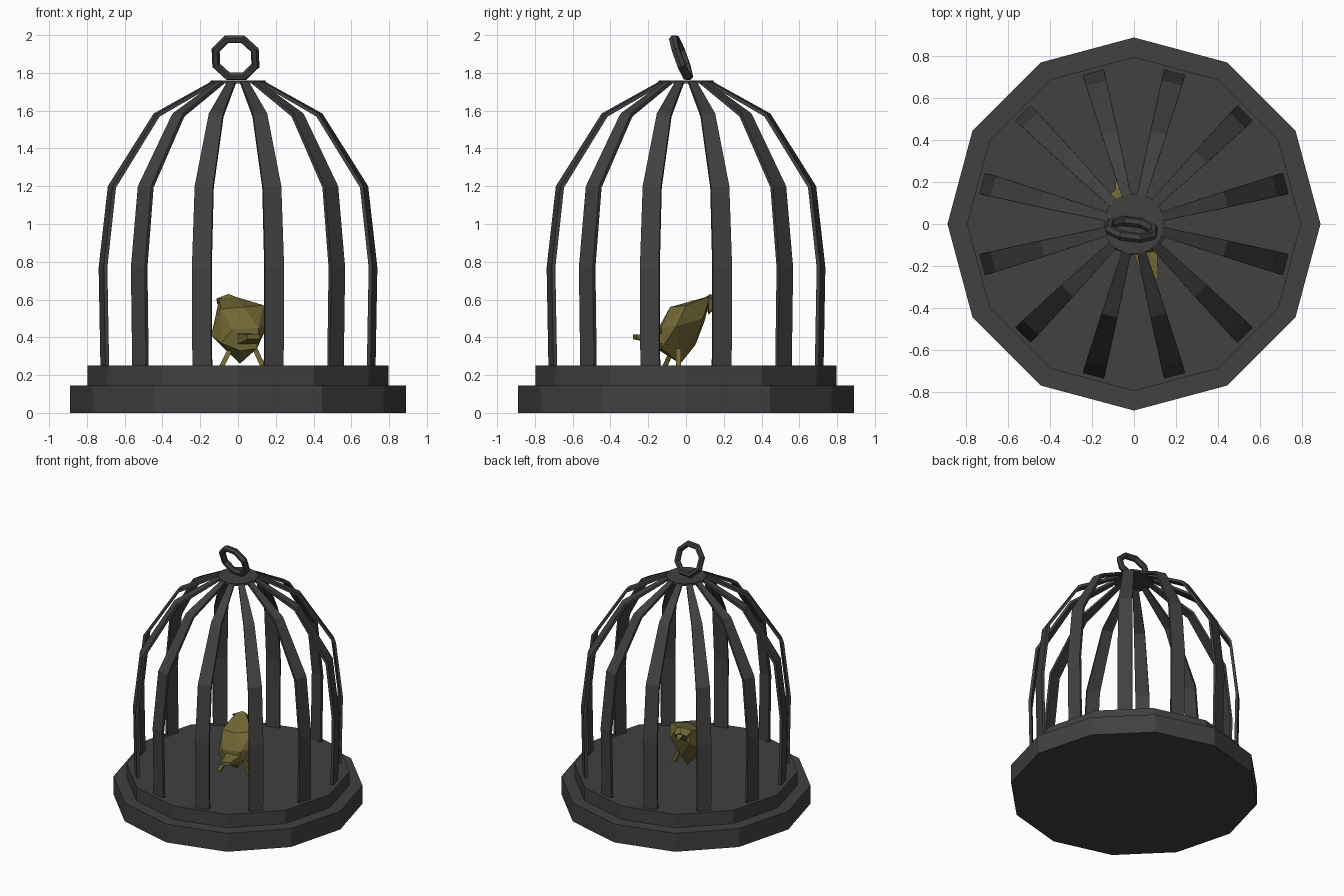
import bpy, bmesh, math
from mathutils import Matrix, Vector

if "Cube" in bpy.data.objects:
    bpy.data.objects.remove(bpy.data.objects["Cube"])


def material(name, rgb):
    m = bpy.data.materials.new(name)
    m.diffuse_color = (*rgb, 1)
    m.use_nodes = True
    m.node_tree.nodes["Principled BSDF"].inputs["Base Color"].default_value = m.diffuse_color
    return m


IRON = material("dark_iron", (0.052, 0.052, 0.052))
GOLD = material("dull_yellow", (0.17, 0.138, 0.036))


def finish(bm, name, mat):
    bmesh.ops.recalc_face_normals(bm, faces=bm.faces)
    me = bpy.data.meshes.new(name)
    bm.to_mesh(me)
    bm.free()
    me.materials.append(mat)
    ob = bpy.data.objects.new(name, me)
    bpy.context.collection.objects.link(ob)
    return ob


def loft(bm, rings, closed=False):
    """Skin a list of vertex rings; cap the ends unless closed."""
    vs = [[bm.verts.new(p) for p in r] for r in rings]
    n = len(vs[0])
    pairs = list(zip(vs, vs[1:])) + ([(vs[-1], vs[0])] if closed else [])
    for a, b in pairs:
        for i in range(n):
            j = (i + 1) % n
            bm.faces.new((a[i], a[j], b[j], b[i]))
    if not closed:
        bm.faces.new(vs[0])
        bm.faces.new(vs[-1])


def disc(name, r, z0, z1):
    bm = bmesh.new()
    ring = lambda z: [(r * math.cos(math.tau * i / 12), r * math.sin(math.tau * i / 12), z)
                      for i in range(12)]
    loft(bm, [ring(z0), ring(z1)])
    return finish(bm, name, IRON)


# Stepped base and crown plate
disc("base_lower", 0.89, 0, 0.145)
disc("base_upper", 0.797, 0.145, 0.25)
disc("crown_plate", 0.145, 1.743, 1.76)

# Flat cage bars: outer radius, height, width
PROFILE = [(0.74, 0.24, 0.104), (0.75, 0.77, 0.104), (0.70, 1.2, 0.1),
           (0.452, 1.585, 0.078), (0.13, 1.76, 0.042)]
INWARD = [(-0.02, 0), (-0.02, 0), (-0.018, -0.007), (-0.012, -0.016), (-0.008, -0.016)]
bm = bmesh.new()
for k in range(12):
    rot = Matrix.Rotation(math.radians(15 + 30 * k), 3, 'Z')
    rings = []
    for (r, z, w), (dr, dz) in zip(PROFILE, INWARD):
        h = w / 2
        pts = [(r, -h, z), (r, h, z), (r + dr, h, z + dz), (r + dr, -h, z + dz)]
        rings.append([rot @ Vector(p) for p in pts])
    loft(bm, rings)
finish(bm, "cage_bars", IRON)

# Hanging ring, leaning forward
bm = bmesh.new()
lean = (Matrix.Translation((-0.013, -0.026, 1.88)) @ Matrix.Rotation(math.radians(-7), 4, 'Z')
        @ Matrix.Rotation(math.radians(20), 4, 'X'))
rings = []
for i in range(8):
    a = math.tau * (i + 0.5) / 8
    ring = []
    for j in range(6):
        b = math.tau * j / 6
        r = 0.113 + 0.023 * math.cos(b)
        ring.append(lean @ Vector((r * math.cos(a), 0.024 * math.sin(b), r * math.sin(a))))
    rings.append(ring)
loft(bm, rings, closed=True)
finish(bm, "hanging_ring", IRON)


def hull(name, pts):
    bm = bmesh.new()
    for p in pts:
        bm.verts.new(p)
    res = bmesh.ops.convex_hull(bm, input=bm.verts)
    junk = {g for g in res["geom_interior"] + res["geom_unused"]
            if isinstance(g, bmesh.types.BMVert)}
    bmesh.ops.delete(bm, geom=list(junk), context='VERTS')
    return finish(bm, name, GOLD)


# Bird: faceted body, head, beak and tail
hull("bird_body", [
    (-0.10, 0.09, 0.60), (-0.03, 0.13, 0.62), (0.135, 0.0, 0.57), (0.03, -0.085, 0.56),
    (-0.09, -0.06, 0.55), (0.11, -0.13, 0.45), (-0.03, -0.15, 0.44), (0.01, -0.14, 0.33),
    (0.10, -0.13, 0.34), (0.155, -0.05, 0.46), (-0.142, -0.02, 0.41), (-0.09, -0.12, 0.37),
    (0.01, -0.03, 0.26), (0.0, 0.05, 0.36), (-0.10, 0.10, 0.49), (0.08, 0.09, 0.50)])
hull("bird_head", [
    (-0.115, 0.09, 0.605), (-0.05, 0.13, 0.63), (0.0, 0.12, 0.61), (-0.11, 0.15, 0.58),
    (-0.02, 0.18, 0.58), (-0.07, 0.17, 0.60), (-0.08, 0.12, 0.52), (-0.01, 0.12, 0.53)])
hull("bird_beak", [
    (-0.09, 0.16, 0.59), (-0.04, 0.175, 0.59), (-0.065, 0.16, 0.555), (-0.085, 0.23, 0.565)])
hull("bird_tail", [
    (-0.01, -0.12, 0.36), (0.11, -0.09, 0.36), (-0.01, -0.12, 0.42), (0.11, -0.09, 0.42),
    (0.05, -0.28, 0.39), (0.115, -0.26, 0.39), (0.05, -0.28, 0.415), (0.115, -0.26, 0.415)])

# Bird legs, splayed outwards
for side, foot, hip in (("left", (-0.085, -0.11), (-0.04, -0.07)),
                        ("right", (0.13, -0.04), (0.09, -0.04))):
    s = 0.014
    hull("bird_leg_" + side, [(p[0] + dx * s, p[1] + dy * s, z)
                              for p, z in ((foot, 0.25), (hip, 0.34))
                              for dx in (-1, 1) for dy in (-1, 1)])
